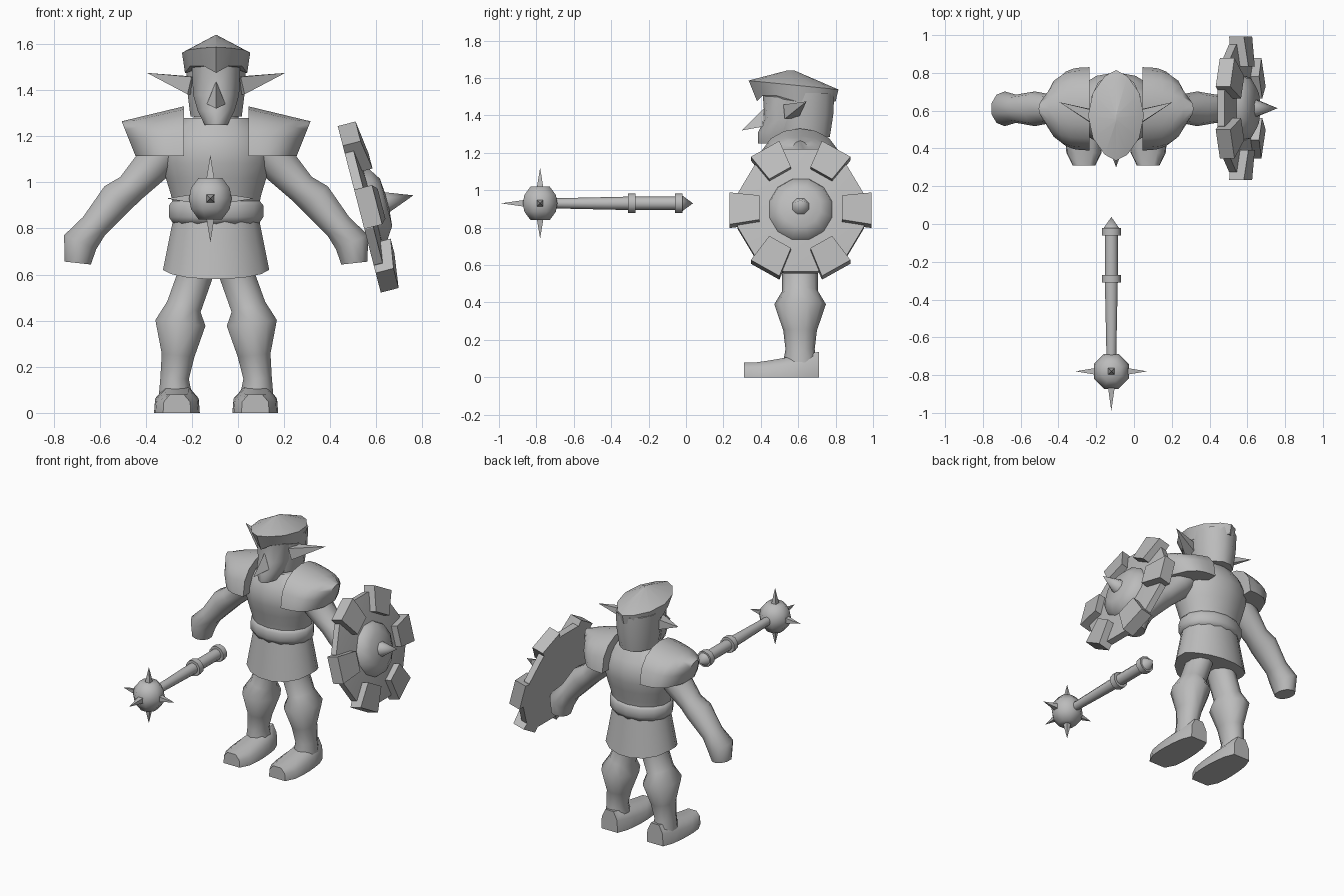
import bpy, bmesh, math
from mathutils import Vector, Matrix

if "Cube" in bpy.data.objects:
    bpy.data.objects.remove(bpy.data.objects["Cube"])

GREY = (0.5, 0.5, 0.5, 1)
plain_grey = bpy.data.materials.new("plain_grey")
plain_grey.use_nodes = True
plain_grey.diffuse_color = GREY
plain_grey.node_tree.nodes["Principled BSDF"].inputs["Base Color"].default_value = GREY


def loft(name, rings, matrix=Matrix(), sharp=50):
    """Skin a row of equal closed rings and cap both ends."""
    bm = bmesh.new()
    rows = [[bm.verts.new(point) for point in ring] for ring in rings]
    for lower, upper in zip(rows, rows[1:]):
        for i in range(len(lower)):
            bm.faces.new((lower[i - 1], lower[i], upper[i], upper[i - 1]))
    bm.faces.new(rows[0])
    bm.faces.new(rows[-1])
    bmesh.ops.remove_doubles(bm, verts=bm.verts, dist=0.0005)
    bmesh.ops.recalc_face_normals(bm, faces=bm.faces)
    bm.transform(matrix)
    mesh = bpy.data.meshes.new(name)
    bm.to_mesh(mesh)
    bm.free()
    mesh.materials.append(plain_grey)
    mesh.shade_smooth()
    mesh.set_sharp_from_angle(angle=math.radians(sharp))
    part = bpy.data.objects.new(name, mesh)
    bpy.context.collection.objects.link(part)


def circle(sides):
    angles = [math.tau * (i + 0.5) / sides for i in range(sides)]
    return [(math.cos(a), math.sin(a)) for a in angles]


def lathe(name, profile, sides, matrix, sharp=50):
    """Turn a (radius, height) profile around the local z axis."""
    rings = [[(radius * c, radius * s, height) for c, s in circle(sides)]
             for radius, height in profile]
    loft(name, rings, matrix, sharp)


def cone(name, base, tip, radius, sides):
    base, axis = Vector(base), Vector(tip) - Vector(base)
    aim = axis.to_track_quat('Z', 'Y').to_matrix().to_4x4()
    lathe(name, [(radius, 0), (0, axis.length)], sides, Matrix.Translation(base) @ aim)


def limb(name, stations, side, depth):
    """Sweep an oval along (x, z, radius) stations in the upright plane of the body."""
    rings = []
    for i, (x, z, radius) in enumerate(stations):
        before, after = stations[max(i - 1, 0)], stations[min(i + 1, len(stations) - 1)]
        along = Vector((after[0] - before[0], after[1] - before[1])).normalized() * radius
        rings.append([(side * (x - along.y * c), radius * depth * s, z + along.x * c)
                      for c, s in circle(10)])
    loft(name, rings, BODY)


def mirrored(half):
    """Close an outline that starts and ends on the middle plane."""
    return half + [(-x, y, z) for x, y, z in half[-2:0:-1]]


def almond(width, front, back, height):
    """Outline pointed at front and back; height is a rule of angle and y."""
    half = []
    for k in range(7):
        a = math.pi * k / 6
        y = (front + back) / 2 - (back - front) / 2 * math.cos(a)
        half.append((width * abs(math.sin(a)) ** 1.3, y, height(a, y)))
    return mirrored(half)


MIDDLE = Matrix.Translation((-0.095, 0, 0))
BODY = Matrix.Translation((-0.095, 0.61, 0))
OVAL = BODY @ Matrix.Diagonal((1, 0.8, 1, 1))

# Torso swelling at the chest, neck and belt
chest = []
for k in range(8):
    t = k / 7
    chest.append((0.18 + 0.07 * math.sin(math.pi * t ** 1.8) - 0.03 * t ** 4, 0.82 + 0.46 * t))
lathe("torso", chest, 14, OVAL)
lathe("neck", [(0.12, 1.2), (0.09, 1.34)], 10, BODY)
lathe("belt", [(0.19, 0.82), (0.21, 0.85), (0.21, 0.9), (0.19, 0.925)], 14, OVAL, 70)

# Skirt, hanging lower at the middle of front and back
skirt = []
for t in (0, 0.4, 1):
    radius = 0.19 + 0.045 * t
    skirt.append([(radius * c, radius * s, 0.84 - t * (0.21 + 0.05 * abs(s)))
                  for c, s in circle(16)])
loft("skirt", skirt, OVAL)

# Face and hooked nose
face = []
for z, w, front in ((1.25, 0.05, 0.385), (1.31, 0.08, 0.385), (1.38, 0.1, 0.42), (1.52, 0.105, 0.41)):
    face.append(mirrored([(0, front, z), (w * 0.6, front + 0.015, z), (w, front + 0.08, z),
                          (w, 0.6, z), (0, 0.65, z)]))
loft("face", face, MIDDLE)
bridge, nostril, nose_tip = (0, 0.42, 1.44), (0.04, 0.41, 1.34), (0, 0.3, 1.32)
loft("nose", [[bridge, nostril, (-nostril[0], *nostril[1:])], [nose_tip] * 3], MIDDLE, 40)

# Peaked cap over a hood
loft("cap", [
    almond(0.135, 0.38, 0.8, lambda a, y: 1.475 + 0.035 * max(0, math.sin(2 * a))),
    almond(0.148, 0.335, 0.815, lambda a, y: 1.62 - y / 10),
    almond(0.002, 0.54, 0.58, lambda a, y: 1.64)], MIDDLE, 35)
hood = Matrix.Translation((-0.095, 0.63, 0)) @ Matrix.Diagonal((1, 1.25, 1, 1))
lathe("hood", [(0.115, 1.285), (0.13, 1.4), (0.135, 1.52)], 12, hood)

ARM = ((0.17, 1.2, 0.09), (0.28, 1.07, 0.085), (0.37, 0.975, 0.07), (0.43, 0.93, 0.08),
       (0.53, 0.81, 0.065), (0.59, 0.74, 0.08), (0.6, 0.65, 0.06))
LEG = ((0.08, 0.7, 0.085), (0.09, 0.6, 0.08), (0.14, 0.46, 0.08), (0.155, 0.39, 0.115),
       (0.165, 0.25, 0.075), (0.18, 0.15, 0.065), (0.175, 0.05, 0.08))

for name, side in (("right", -1), ("left", 1)):
    limb(name + "_arm", ARM, side, 1.15)
    limb(name + "_leg", LEG, side, 1.2)

    # Boot foot: low rounded toe rising to the ankle
    foot = []
    for k in range(7):
        t = k / 6
        width = 0.06 + 0.04 * math.sin(math.pi * t ** 0.8) ** 0.5 if t < 1 else 0.06
        top = 0.08 + 0.07 * max(0, t - 0.2)
        y = -0.3 + 0.4 * t
        half = ((1, 0), (0.95, top * 0.6), (0.5, top))
        outline = list(half) + [(-u, z) for u, z in reversed(half)]
        foot.append([(side * 0.17 + width * u, y, z) for u, z in outline])
    loft(name + "_foot", foot, BODY)

    # Shoulder guard: arches narrowing outward, drawn in at the lower edge
    guard = []
    for k in range(6):
        t = k / 5
        reach, depth = 0.14 + 0.27 * t, 0.22 * math.sqrt(1 - 0.92 * t ** 3)
        arch = []
        for j in range(9):
            a = math.pi * j / 8
            lift = abs(math.sin(a)) ** 0.8
            arch.append((side * (reach - 0.06 * t * (1 - lift)), -depth * math.cos(a),
                         1.115 + (0.215 - 0.065 * t) * lift))
        guard.append(arch)
    loft(name + "_shoulder_guard", guard, BODY)

    middle = MIDDLE.translation.x
    cone(name + "_ear", (middle + side * 0.1, 0.56, 1.42), (middle + side * 0.3, 0.645, 1.475), 0.055, 4)

# Round shield, tilted outward
SHIELD = Matrix.Translation((0.526, 0.613, 0.883)) @ Matrix.Rotation(math.radians(75.5), 4, 'Y')
lathe("shield_disc", [(0.35, 0), (0.35, 0.04), (0.18, 0.06)], 12, SHIELD, 20)
lathe("shield_boss", [(0.18, 0.04), (0.165, 0.085), (0.11, 0.12), (0, 0.13)], 12, SHIELD)
cone("shield_spike", SHIELD @ Vector((0, 0, 0.12)), SHIELD @ Vector((0, 0, 0.243)), 0.05, 8)
for k in range(6):
    turn = Matrix.Rotation(math.radians(30 + 60 * k), 4, 'Z')
    block = [[(r, -w, 0), (r, w, 0), (r, w, h), (r, -w, h)]
             for r, w, h in ((0.22, 0.067, 0.1), (0.38, 0.088, 0.08))]
    loft("shield_block", block, SHIELD @ turn, 20)

# Spiked mace lying level in front
GRIP = Vector((-0.12, 0, 0.93))
HEAD = GRIP + Vector((0, -0.78, 0))
SHAFT = Matrix.Translation(GRIP) @ Matrix.Rotation(math.radians(-90), 4, 'X')
ball = [(0.1 * math.sqrt(1 - (k / 2.4) ** 2), 0.045 * k) for k in range(-2, 3)]
lathe("mace_head", ball, 8, Matrix.Translation(HEAD), 60)
lathe("mace_handle", [(0.026, -0.75), (0.036, -0.3), (0.036, -0.02)], 10, SHAFT)
cone("mace_pommel", GRIP - Vector((0, 0.02, 0)), GRIP + Vector((0, 0.037, 0)), 0.042, 10)
for y in (-0.29, -0.04):
    lathe("mace_ring", [(0.053, y - 0.02), (0.053, y + 0.02)], 10, SHAFT)
for axis, length in (('X', 0.19), ('-X', 0.19), ('Z', 0.19), ('-Z', 0.19), ('-Y', 0.21)):
    way = Vector([float(axis[-1] == letter) for letter in "XYZ"])
    way *= -1 if '-' in axis else 1
    cone("mace_spike", HEAD + way * 0.07, HEAD + way * length, 0.028, 4)
